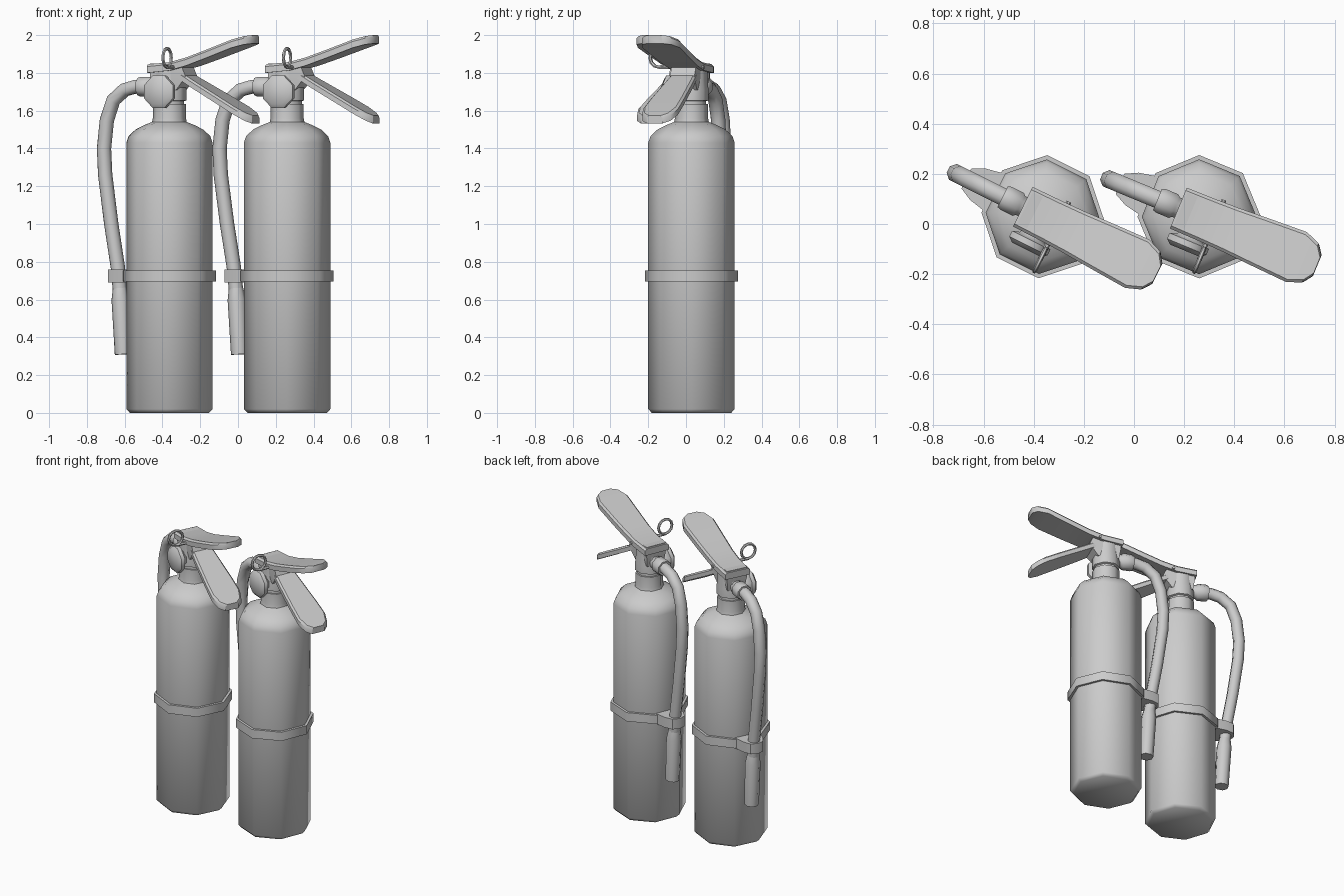
import bpy, bmesh, math
from mathutils import Matrix, Vector

if "Cube" in bpy.data.objects:
    bpy.data.objects.remove(bpy.data.objects["Cube"])

GREY = (0.6, 0.6, 0.6, 1)
grey = bpy.data.materials.new("plain grey")
grey.use_nodes = True
grey.diffuse_color = GREY
grey.node_tree.nodes["Principled BSDF"].inputs["Base Color"].default_value = GREY

SIDES = 8


def finish(bm, name, place, angle=50):
    """Turn a bmesh built in local axes into a placed, shaded object."""
    bmesh.ops.recalc_face_normals(bm, faces=bm.faces)
    mesh = bpy.data.meshes.new(name)
    bm.to_mesh(mesh)
    bm.free()
    mesh.materials.append(grey)
    ob = bpy.data.objects.new(name, mesh)
    bpy.context.collection.objects.link(ob)
    ob.matrix_world = place
    bpy.ops.object.select_all(action='DESELECT')
    ob.select_set(True)
    bpy.context.view_layer.objects.active = ob
    bpy.ops.object.shade_smooth_by_angle(angle=math.radians(angle))
    return ob


def loft(bm, rings, caps=True):
    """Skin a list of equally long point rings."""
    loops = [[bm.verts.new(p) for p in ring] for ring in rings]
    for a, b in zip(loops, loops[1:]):
        for i in range(len(a)):
            j = (i + 1) % len(a)
            bm.faces.new((a[i], a[j], b[j], b[i]))
    if caps:
        bm.faces.new(loops[0][::-1])
        bm.faces.new(loops[-1])


def ring(center, radius, x_axis, y_axis, n=SIDES):
    pts = []
    for i in range(n):
        a = 2 * math.pi * (i + 0.5) / n
        pts.append(Vector(center) + radius * (math.cos(a) * x_axis + math.sin(a) * y_axis))
    return pts


X, Y, Z = Vector((1, 0, 0)), Vector((0, 1, 0)), Vector((0, 0, 1))


def turned(name, profile, place, axis='Z', origin=(0, 0, 0), n=SIDES, caps=True):
    """Lathe a (radius, distance) profile along a local axis."""
    d, a, b = {'X': (X, Y, Z), 'Y': (Y, Z, X), 'Z': (Z, X, Y)}[axis]
    bm = bmesh.new()
    loft(bm, [ring(Vector(origin) + d * t, r, a, b, n) for r, t in profile], caps)
    return finish(bm, name, place)


def tube(name, path, place):
    """Sweep a (radius, x, z) path lying in the local XZ plane."""
    pts = [Vector((x, 0, z)) for _, x, z in path]
    bm = bmesh.new()
    rings = []
    for i, p in enumerate(pts):
        t = (pts[min(i + 1, len(pts) - 1)] - pts[max(i - 1, 0)]).normalized()
        rings.append(ring(p, path[i][0], Y, t.cross(Y)))
    loft(bm, rings)
    return finish(bm, name, place)


def lever(name, stations, thick, place):
    """Bent plate from (x, top height, half width) stations with soft edges."""
    bm = bmesh.new()
    e = 0.012
    rings = []
    for x, z, w in stations:
        rings.append([(x, -w, z - thick), (x, -w, z - e), (x, -w + e, z),
                      (x, w - e, z), (x, w, z - e), (x, w, z - thick)])
    loft(bm, rings)
    return finish(bm, name, place, 35)


def strap(place, side):
    """Flat band around the tank."""
    turned(side + "_strap", [(0.225, 0.695), (0.246, 0.695), (0.246, 0.755), (0.225, 0.755)],
           place, caps=False)
    # Clamp loop that holds the hose
    bm = bmesh.new()
    lo, hi = 0.69, 0.76
    outline = [(-0.19, 0.09), (-0.29, 0.07), (-0.34, 0.045), (-0.355, 0),
               (-0.34, -0.045), (-0.29, -0.07), (-0.19, -0.09)]
    loft(bm, [[(x, y, z) for x, y in outline] for z in (lo, hi)])
    finish(bm, side + "_hose_clamp", place, 40)


def pull_ring(place, side):
    """Safety pin with its round pull ring."""
    bm = bmesh.new()
    c, big, small, n = Vector((0.066, -0.16, 1.88)), 0.05, 0.009, 12
    loops = []
    for i in range(n):
        a = 2 * math.pi * i / n
        out = math.cos(a) * Y + math.sin(a) * Z
        loops.append([bm.verts.new(p) for p in ring(c + out * big, small, out, X, 6)])
    for i in range(n):
        a, b = loops[i], loops[(i + 1) % n]
        for k in range(6):
            m = (k + 1) % 6
            bm.faces.new((a[k], a[m], b[m], b[k]))
    finish(bm, side + "_pull_ring", place)
    turned(side + "_safety_pin", [(0.01, -0.16), (0.01, 0.1)], place, 'Y', (0.066, 0, 1.83), 6)


def extinguisher(side, x, turn):
    place = Matrix.Translation((x, 0.029, 0)) @ Matrix.Rotation(math.radians(turn), 4, 'Z')

    # Tank with shoulder and neck
    turned(side + "_tank", [(0.21, 0), (0.229, 0.02), (0.229, 1.43), (0.217, 1.465),
                            (0.18, 1.5), (0.13, 1.525), (0.092, 1.54), (0.088, 1.56),
                            (0.088, 1.635)], place)
    # Valve: collar, groove and block
    turned(side + "_valve", [(0.078, 1.62), (0.078, 1.65), (0.09, 1.655), (0.09, 1.71),
                             (0.085, 1.76), (0.085, 1.83)], place)
    bm = bmesh.new()
    loft(bm, [[(a, -w, z), (b, -w, z), (b, w, z), (a, w, z)]
              for z, a, b, w in ((1.71, -0.07, 0.07, 0.06), (1.78, -0.08, 0.13, 0.07),
                                 (1.85, -0.08, 0.1, 0.07))])
    finish(bm, side + "_valve_block", place, 30)

    # Pressure gauge on the side of the valve
    turned(side + "_gauge", [(0.045, -0.06), (0.06, -0.095), (0.092, -0.105),
                             (0.092, -0.13), (0.07, -0.147)], place, 'Y', (0, 0, 1.7))

    # Levers
    lever(side + "_top_lever", [(-0.09, 1.845, 0.088), (0.04, 1.857, 0.09), (0.14, 1.882, 0.093),
                                (0.26, 1.922, 0.1), (0.42, 1.978, 0.108), (0.48, 1.995, 0.085),
                                (0.508, 2.0, 0.045)], 0.045, place)
    lever(side + "_bottom_lever", [(0, 1.84, 0.06), (0.06, 1.825, 0.065), (0.16, 1.768, 0.078),
                                   (0.34, 1.67, 0.095), (0.43, 1.62, 0.1), (0.485, 1.588, 0.08),
                                   (0.51, 1.574, 0.045)], 0.042, place)
    pull_ring(place, side)

    # Hose fitting, hose and nozzle
    turned(side + "_hose_fitting", [(0.05, -0.18), (0.055, -0.165), (0.055, -0.11),
                                    (0.045, -0.1), (0.045, -0.04)], place, 'X', (0, 0, 1.727))
    h = 0.038
    tube(side + "_hose", [(h, -0.15, 1.73), (h, -0.2, 1.727), (h, -0.265, 1.71),
                          (h, -0.332, 1.655), (h, -0.37, 1.55), (h, -0.387, 1.4),
                          (h, -0.38, 1.26), (h, -0.344, 1.0), (h, -0.305, 0.77),
                          (h, -0.288, 0.6)], place)
    tube(side + "_nozzle", [(h, -0.293, 0.66), (0.049, -0.288, 0.6), (0.046, -0.272, 0.31)], place)
    strap(place, side)


extinguisher("right", -0.363, -26.5)
extinguisher("left", 0.26, -22.5)
